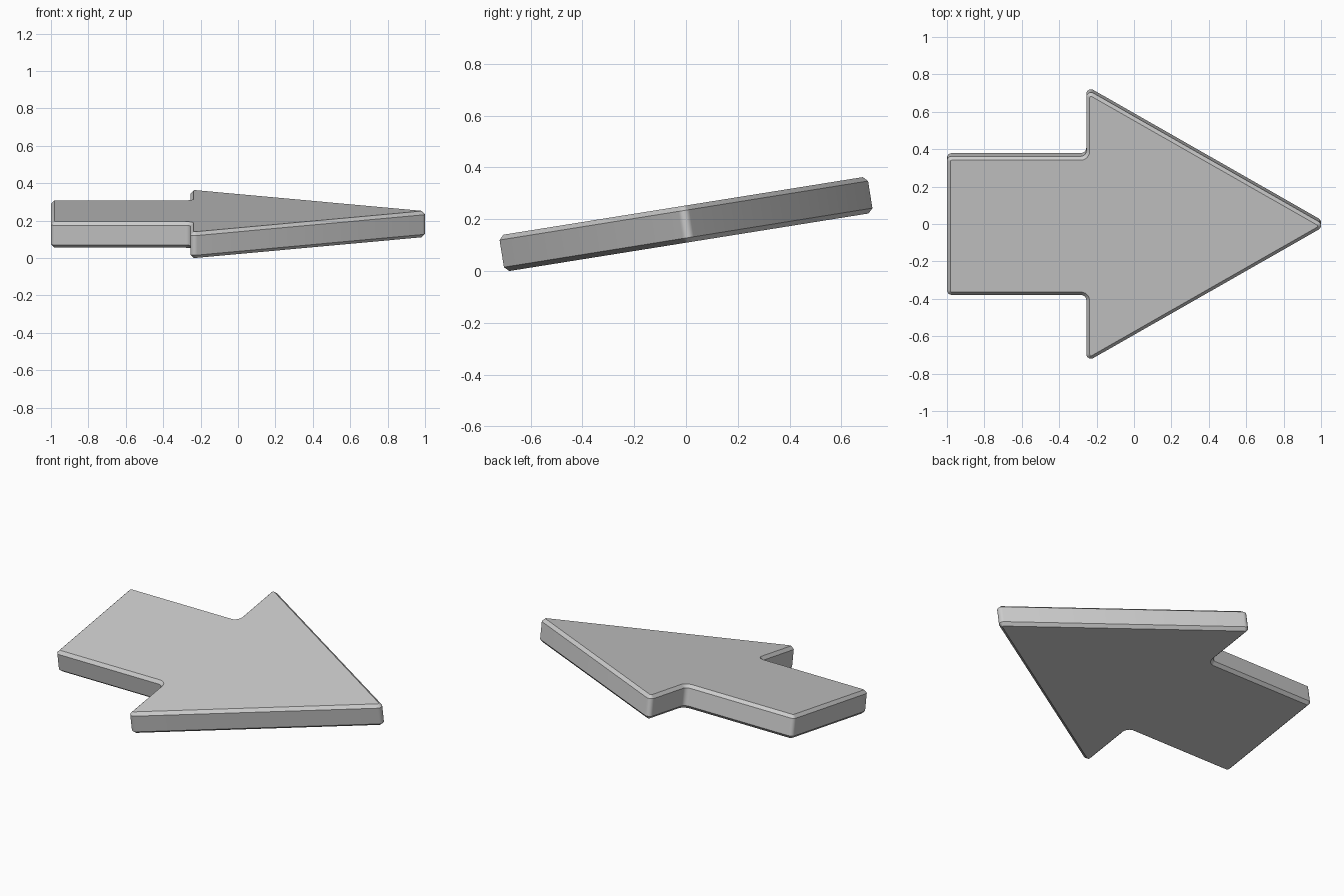
import bpy, bmesh
from math import radians, tan, sin, cos, pi
from mathutils import Vector, Matrix

if "Cube" in bpy.data.objects:
    bpy.data.objects.remove(bpy.data.objects["Cube"])

THICK, CHAMFER, TILT = 0.142, 0.018, radians(9.1)
R = 0.025
HALF = (1.255 + R) * tan(radians(30))   # equilateral head, before rounding


def rounded(points, steps=6):
    """Outline with every (x, y, radius) corner replaced by an arc."""
    out = []
    n = len(points)
    for i, (x, y, r) in enumerate(points):
        p = Vector((x, y))
        a = (Vector(points[i - 1][:2]) - p).normalized()
        b = (Vector(points[(i + 1) % n][:2]) - p).normalized()
        half = a.angle(b) / 2
        centre = p + (a + b).normalized() * (r / sin(half))
        start = p + a * (r / tan(half)) - centre
        turn = pi - 2 * half
        if a.x * b.y - a.y * b.x > 0:
            turn = -turn
        for k in range(steps + 1):
            t = turn * k / steps
            out.append(centre + Vector((start.x * cos(t) - start.y * sin(t),
                                        start.x * sin(t) + start.y * cos(t))))
    return out


# Arrow outline, lower half mirrored to the upper half
lower = [(-1, -0.375, R), (-0.255, -0.375, 0.03), (-0.255, -HALF, R)]
corners = lower + [(1 + R, 0, R)] + [(x, -y, r) for x, y, r in reversed(lower)]

# Extrude into a plate and chamfer the top and bottom rims
bm = bmesh.new()
base = bm.faces.new([bm.verts.new((p.x, p.y, -THICK / 2)) for p in rounded(corners)])
ext = bmesh.ops.extrude_face_region(bm, geom=[base], use_keep_orig=True)
bmesh.ops.translate(bm, vec=(0, 0, THICK),
                    verts=[g for g in ext["geom"] if isinstance(g, bmesh.types.BMVert)])
bmesh.ops.recalc_face_normals(bm, faces=bm.faces)
rims = [e for e in bm.edges if abs(e.verts[0].co.z - e.verts[1].co.z) < 1e-6]
bmesh.ops.bevel(bm, geom=rims, offset=CHAMFER, segments=1, affect='EDGES',
                clamp_overlap=False)

# Tilt sideways and rest on the ground
bmesh.ops.rotate(bm, verts=bm.verts, matrix=Matrix.Rotation(TILT, 3, 'X'))
low = min(v.co.z for v in bm.verts)
bmesh.ops.translate(bm, verts=bm.verts, vec=(0, 0, -low))
bmesh.ops.recalc_face_normals(bm, faces=bm.faces)

mesh = bpy.data.meshes.new("arrow_plate")
bm.to_mesh(mesh)
bm.free()
arrow = bpy.data.objects.new("arrow_plate", mesh)
bpy.context.collection.objects.link(arrow)
bpy.context.view_layer.objects.active = arrow
arrow.select_set(True)
bpy.ops.object.shade_smooth_by_angle(angle=radians(30))
